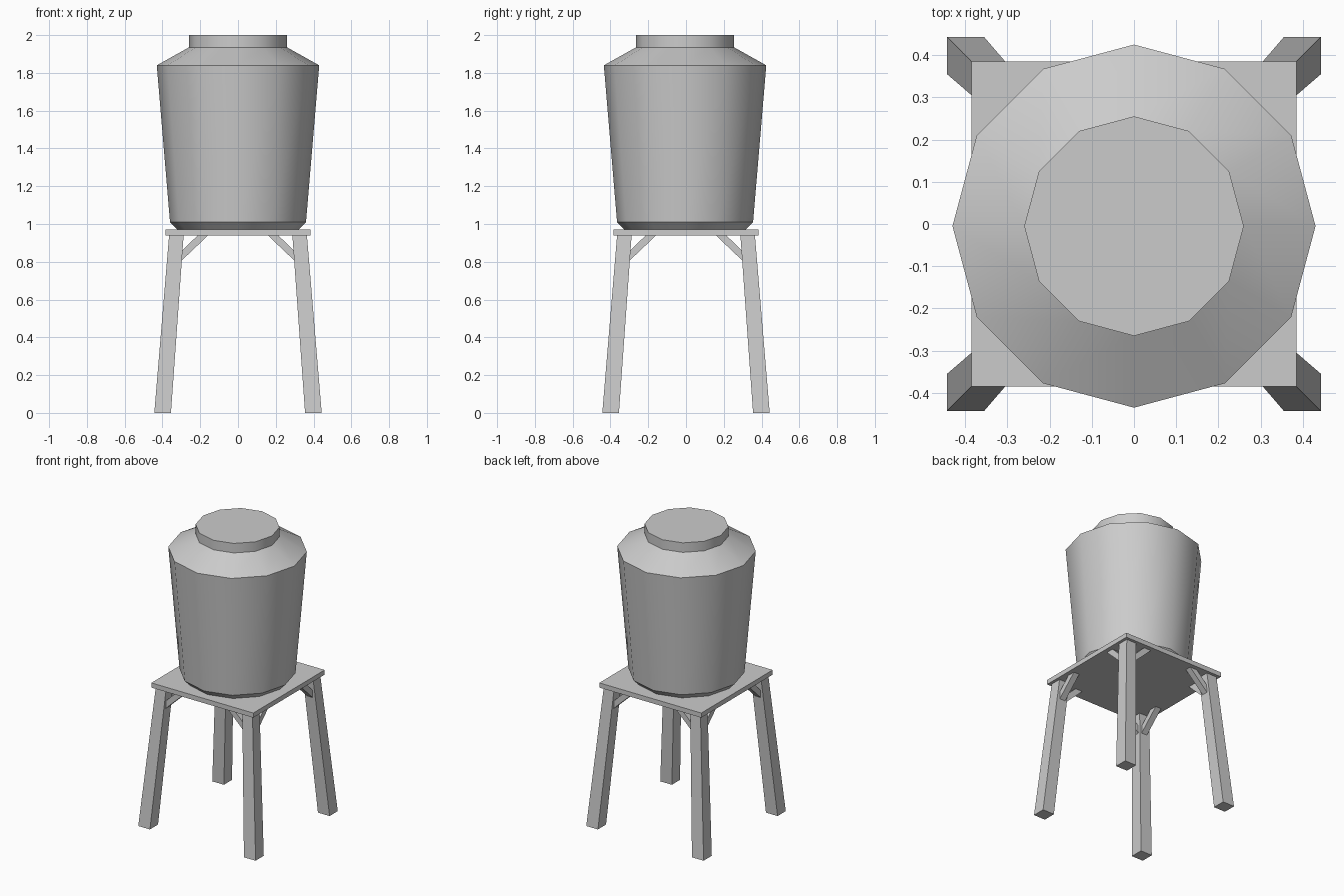
import bpy, bmesh, math
from mathutils import Vector

if "Cube" in bpy.data.objects:
    bpy.data.objects.remove(bpy.data.objects["Cube"])


def make_object(name, verts, faces, smooth=False):
    mesh = bpy.data.meshes.new(name)
    mesh.from_pydata(verts, [], faces)
    bm = bmesh.new()
    bm.from_mesh(mesh)
    bmesh.ops.recalc_face_normals(bm, faces=bm.faces)
    bm.to_mesh(mesh)
    bm.free()
    ob = bpy.data.objects.new(name, mesh)
    bpy.context.collection.objects.link(ob)
    if smooth:
        bpy.ops.object.select_all(action='DESELECT')
        ob.select_set(True)
        bpy.context.view_layer.objects.active = ob
        bpy.ops.object.shade_smooth_by_angle(angle=math.radians(35))
    return ob


def lathe(name, profile, sides=12, cy=-0.005):
    verts = [(r * math.cos(math.tau * i / sides), cy + r * math.sin(math.tau * i / sides), z)
             for r, z in profile for i in range(sides)]
    faces = [(k * sides + i, k * sides + (i + 1) % sides,
              (k + 1) * sides + (i + 1) % sides, (k + 1) * sides + i)
             for k in range(len(profile) - 1) for i in range(sides)]
    faces.append(tuple(range(sides)))
    faces.append(tuple(range(len(verts) - sides, len(verts))))
    return make_object(name, verts, faces, smooth=True)


def prism(name, bottom, top):
    n = len(bottom)
    faces = [tuple(range(n)), tuple(range(n, 2 * n))]
    faces += [(i, (i + 1) % n, n + (i + 1) % n, n + i) for i in range(n)]
    return make_object(name, bottom + top, faces)


def square(x0, x1, y0, y1, z):
    return [(x0, y0, z), (x1, y0, z), (x1, y1, z), (x0, y1, z)]


# Water tank with sloping shoulder and lid
lathe("tank", [(0.32, 0.97), (0.36, 1.01), (0.43, 1.84), (0.26, 1.935), (0.26, 2.0)])

# Platform
h = 0.385
prism("platform", square(-h, h, -h, h, 0.938), square(-h, h, -h, h, 0.97))

# Splayed legs, each with two diagonal braces
brace = [(0.305, 0.80), (0.16, 0.938), (0.215, 0.938), (0.29, 0.865), (0.32, 0.84)]
for sx, xn in ((-1, "left"), (1, "right")):
    for sy, yn in ((-1, "front"), (1, "back")):
        def flip(points):
            return [(sx * x, sy * y, z) for x, y, z in points]
        prism(f"{yn}_{xn}_leg",
              flip(square(0.355, 0.443, 0.355, 0.443, 0)),
              flip(square(0.288, 0.365, 0.288, 0.365, 0.938)))
        y0, y1 = 0.312, 0.355
        prism(f"{yn}_{xn}_cross_brace",
              flip([(x, y0, z) for x, z in brace]), flip([(x, y1, z) for x, z in brace]))
        prism(f"{yn}_{xn}_side_brace",
              flip([(y0, x, z) for x, z in brace]), flip([(y1, x, z) for x, z in brace]))
